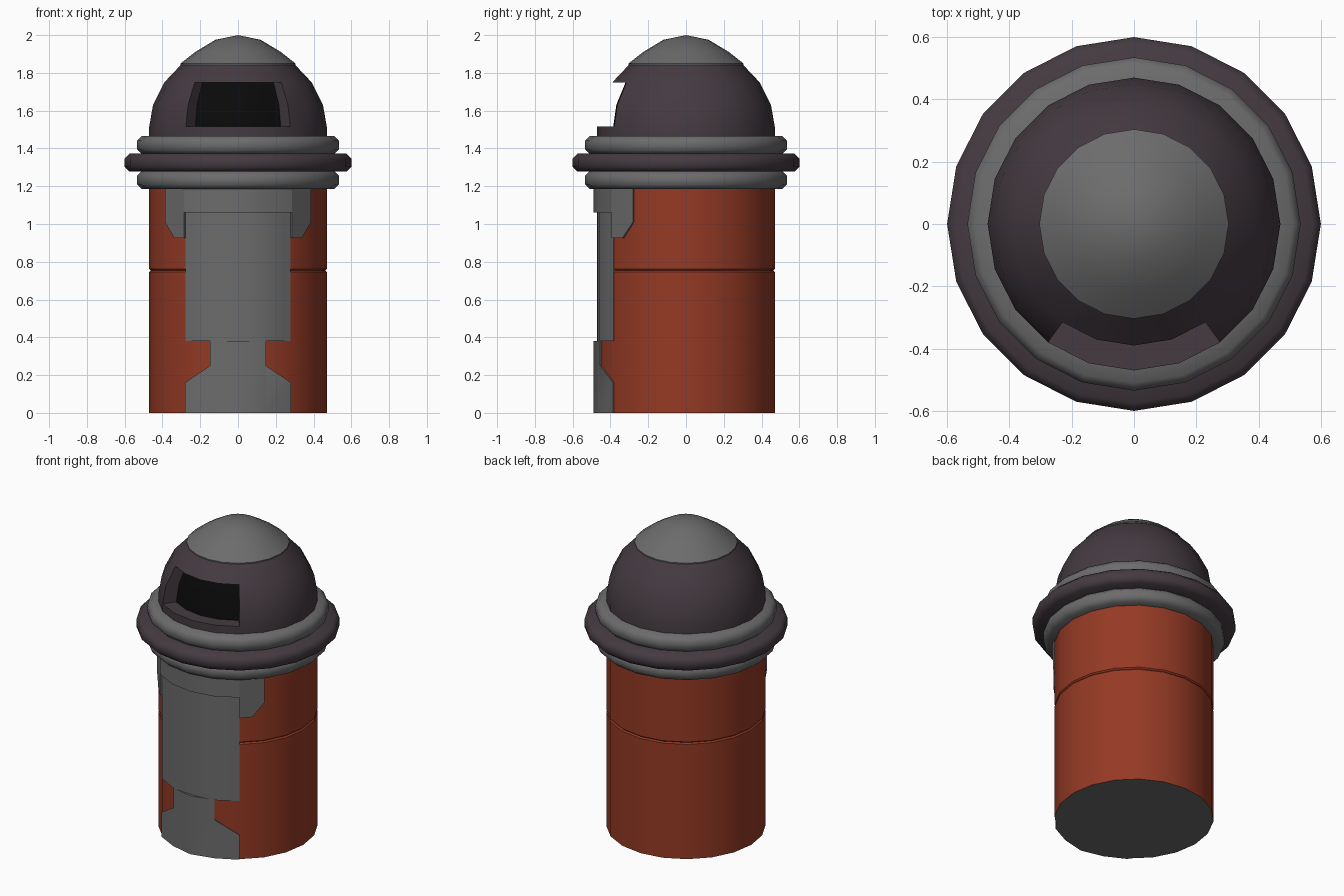
import bpy, bmesh, math

if "Cube" in bpy.data.objects:
    bpy.data.objects.remove(bpy.data.objects["Cube"])

SIDES = 20
STEP = 360 / SIDES


def material(name, rgb):
    m = bpy.data.materials.new(name)
    m.diffuse_color = (*rgb, 1)
    m.use_nodes = True
    m.node_tree.nodes["Principled BSDF"].inputs["Base Color"].default_value = m.diffuse_color
    return m


RED = material("rust_red", (0.30, 0.042, 0.018))
GREY = material("mid_grey", (0.15, 0.15, 0.15))
DARK = material("dark_plum_grey", (0.058, 0.043, 0.053))
BLACK = material("black", (0.003, 0.003, 0.003))


def polar(r, deg, z):
    # Angle 0 points to the front (-y)
    a = math.radians(deg)
    return (r * math.sin(a), -r * math.cos(a), z)


def finish(bm, name, mats, angle=40):
    bmesh.ops.recalc_face_normals(bm, faces=bm.faces[:])
    me = bpy.data.meshes.new(name)
    bm.to_mesh(me)
    bm.free()
    ob = bpy.data.objects.new(name, me)
    bpy.context.collection.objects.link(ob)
    for m in mats:
        me.materials.append(m)
    bpy.ops.object.select_all(action='DESELECT')
    ob.select_set(True)
    bpy.context.view_layer.objects.active = ob
    bpy.ops.object.shade_smooth_by_angle(angle=math.radians(angle))
    return ob


def lathe(profile, closed=False):
    bm = bmesh.new()
    rows = []
    for r, z in profile:
        if r == 0:
            rows.append([bm.verts.new((0, 0, z))] * SIDES)
        else:
            rows.append([bm.verts.new(polar(r, i * STEP, z)) for i in range(SIDES)])
    pairs = list(zip(rows, rows[1:])) + ([(rows[-1], rows[0])] if closed else [])
    for a, b in pairs:
        for i in range(SIDES):
            j = (i + 1) % SIDES
            bm.faces.new(list(dict.fromkeys((a[i], a[j], b[j], b[i]))))
    return bm


def curved_plate(name, columns, mat, r_in=0.455):
    # columns: (angle, low z, high z, outer radius); points stay on the facets
    bm = bmesh.new()
    loops = []
    for deg, lo, hi, r in columns:
        half = STEP / 2
        k = math.cos(math.radians(half)) / math.cos(math.radians(abs(deg) % STEP - half))
        loops.append([bm.verts.new(polar(rr * k, deg, z))
                      for rr, z in ((r, lo), (r, hi), (r_in, hi), (r_in, lo))])
    for a, b in zip(loops, loops[1:]):
        for i in range(4):
            j = (i + 1) % 4
            bm.faces.new((a[i], a[j], b[j], b[i]))
    bm.faces.new(loops[0])
    bm.faces.new(loops[-1])
    bmesh.ops.remove_doubles(bm, verts=bm.verts[:], dist=1e-5)
    return finish(bm, name, [mat], 30)


def mirrored(half):
    return [(-a, lo, hi, r) for a, lo, hi, r in reversed(half) if a > 0] + half


# Body with a thin groove and a grey underside
bm = lathe([(0, 0), (0.47, 0), (0.47, 0.747), (0.462, 0.755), (0.47, 0.763),
            (0.47, 1.2), (0, 1.2)])
for f in bm.faces:
    if f.calc_center_median().z < 0.001:
        f.material_index = 1
finish(bm, "body", [RED, GREY])

# Three stacked collar rings with bevelled rims
for name, lo, hi, r, mat in (("lower_collar", 1.185, 1.28, 0.535, GREY),
                             ("middle_collar", 1.277, 1.372, 0.6, DARK),
                             ("upper_collar", 1.37, 1.466, 0.535, GREY)):
    b = 0.025
    bm = lathe([(0.42, lo), (r - b, lo), (r, lo + b), (r, hi - b), (r - b, hi),
                (0.42, hi)], closed=True)
    finish(bm, name, [mat], 50)

# Dome with a recessed window slot
bm = lathe([(0, 1.45), (0.47, 1.45), (0.47, 1.515), (0.45, 1.63), (0.39, 1.75),
            (0.30, 1.845), (0, 1.845)])
slot = []
for f in bm.faces:
    c = f.calc_center_median()
    if 1.52 < c.z < 1.75 and abs(math.degrees(math.atan2(c.x, -c.y))) < 36:
        slot.append(f)
new = bmesh.ops.extrude_face_region(bm, geom=slot)["geom"]
for g in new:
    if isinstance(g, bmesh.types.BMVert):
        g.co.x *= 0.82
        g.co.y *= 0.82
    elif isinstance(g, bmesh.types.BMFace):
        g.material_index = 1
bmesh.ops.delete(bm, geom=[f for f in slot if f.is_valid], context='FACES_ONLY')
finish(bm, "dome", [DARK, BLACK])

# Grey cap on the dome
finish(lathe([(0, 1.843), (0.304, 1.843), (0.304, 1.85), (0.225, 1.912), (0.12, 1.975),
              (0, 2.0)]), "dome_cap", [GREY])

# Upper front plate, notched around the door
curved_plate("upper_front_plate", mirrored([
    (0, 1.06, 1.2, 0.49), (18, 1.06, 1.2, 0.49), (36, 1.06, 1.2, 0.487),
    (36, 0.925, 1.2, 0.487), (45, 0.925, 1.2, 0.483), (54, 1.01, 1.2, 0.478)]), GREY)

# Lower front plate with a narrow neck
curved_plate("lower_front_plate", mirrored([
    (0, 0, 0.38, 0.49), (18, 0, 0.38, 0.478), (18, 0, 0.25, 0.478),
    (36, 0, 0.16, 0.478)]), GREY)

# Double door: two gently bulging leaves meeting at a centre seam
for side, name in ((-1, "left_door"), (1, "right_door")):
    curved_plate(name, [(side * a, 0.38, 1.06, r) for a, r in
                        ((0, 0.47), (6, 0.477), (18, 0.481), (30, 0.478), (36, 0.474))], GREY)
